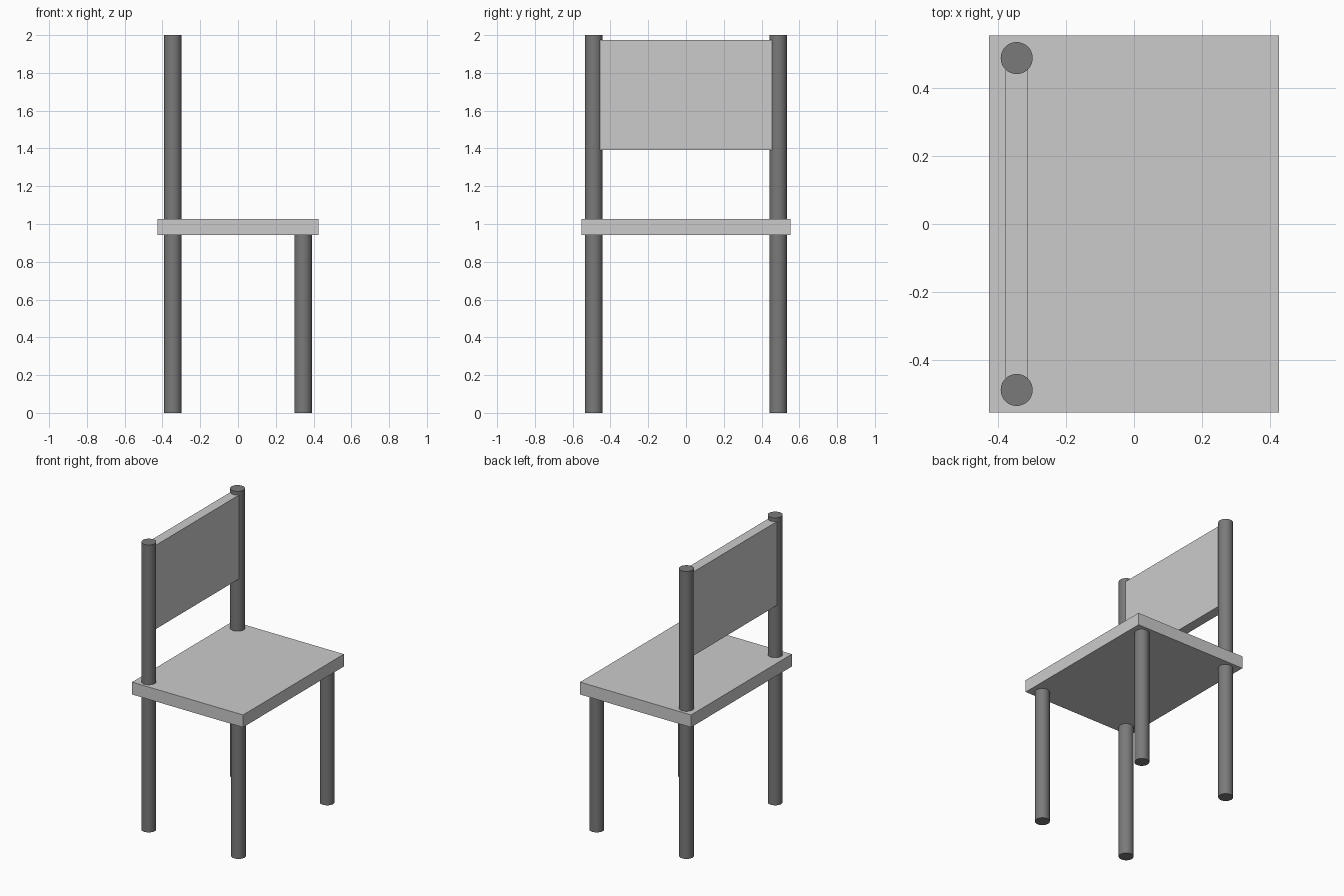
import bpy
import math

if "Cube" in bpy.data.objects:
    bpy.data.objects.remove(bpy.data.objects["Cube"])


def material(name, value):
    m = bpy.data.materials.new(name)
    m.diffuse_color = (value, value, value, 1)
    m.use_nodes = True
    m.node_tree.nodes["Principled BSDF"].inputs["Base Color"].default_value = m.diffuse_color
    return m


light_grey = material("light grey", 0.6)
dark_grey = material("dark grey", 0.195)


def box(name, lo, hi, mat):
    centre = [(a + b) / 2 for a, b in zip(lo, hi)]
    bpy.ops.mesh.primitive_cube_add(size=1, location=centre)
    ob = bpy.context.object
    ob.name = name
    ob.scale = [b - a for a, b in zip(lo, hi)]
    bpy.ops.object.transform_apply(location=False, rotation=False, scale=True)
    ob.data.materials.append(mat)


def leg(name, x, y, top):
    bpy.ops.mesh.primitive_cylinder_add(vertices=48, radius=0.047, depth=top,
                                        location=(x, y, top / 2))
    ob = bpy.context.object
    ob.name = name
    ob.data.materials.append(dark_grey)
    bpy.ops.object.shade_smooth_by_angle(angle=math.radians(30))


# seat slab and backrest panel
box("seat", (-0.427, -0.554, 0.941), (0.427, 0.554, 1.027), light_grey)
box("backrest", (-0.38, -0.455, 1.391), (-0.311, 0.455, 1.974), light_grey)

# tall posts at the back, short legs at the front
for side, y in (("left", -0.488), ("right", 0.488)):
    leg("back_post_" + side, -0.345, y, 2.0)
    leg("front_leg_" + side, 0.345, y, 0.98)
